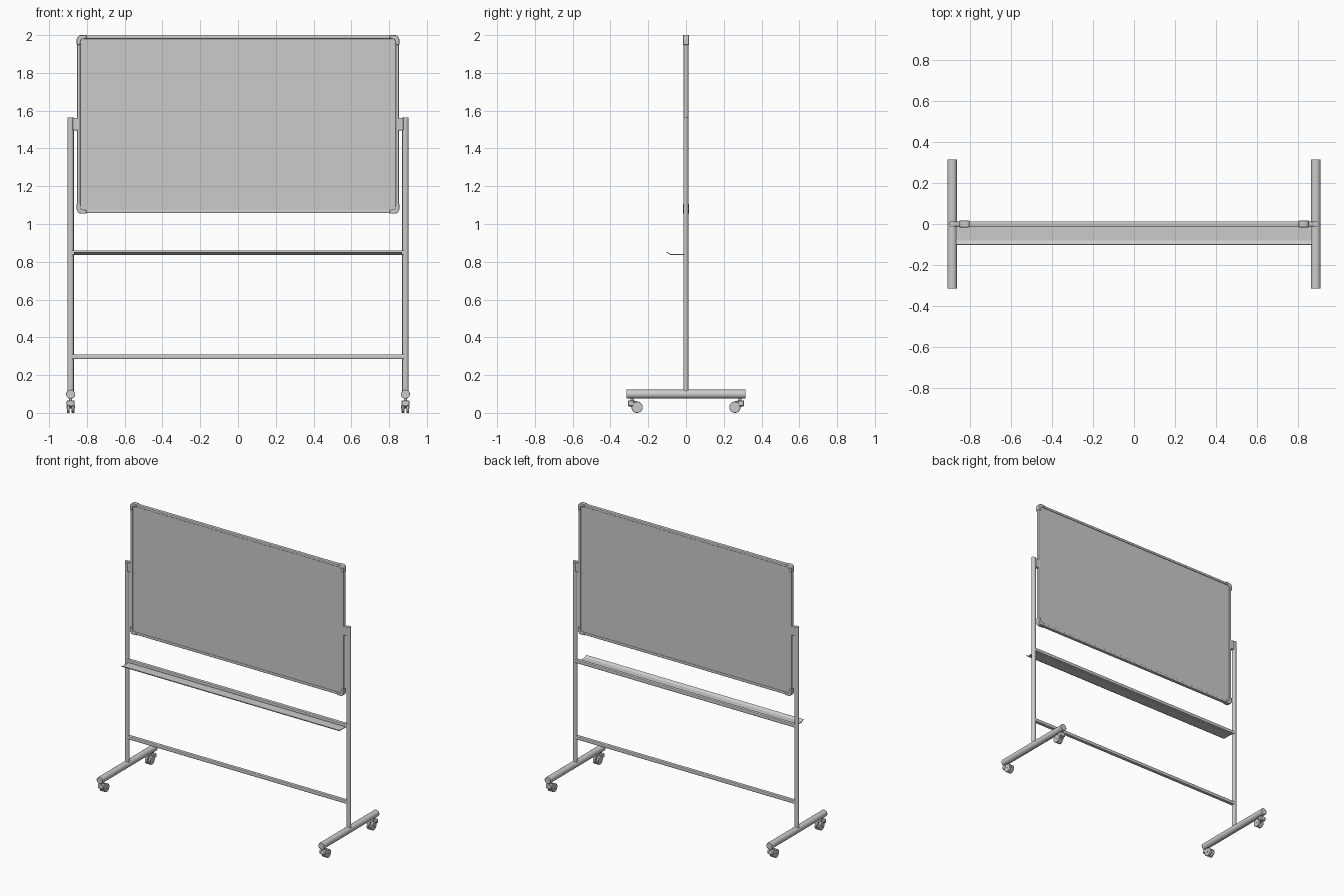
import bpy, bmesh
from math import cos, sin, pi
from mathutils import Vector

if "Cube" in bpy.data.objects:
    bpy.data.objects.remove(bpy.data.objects["Cube"])

# Maps profile (u, v) and extrusion w to x, y, z
AXES = {
    'X': lambda u, v, w: (w, u, v),   # profile in y,z
    'Y': lambda u, v, w: (u, w, v),   # profile in x,z
    'Z': lambda u, v, w: (u, v, w),   # profile in x,y
}


def prism(name, pts, axis, a, b, bevel=0.0, smooth=True):
    """Extrude a closed profile along an axis from a to b."""
    f = AXES[axis]
    bm = bmesh.new()
    lo = [bm.verts.new(f(u, v, a)) for u, v in pts]
    hi = [bm.verts.new(f(u, v, b)) for u, v in pts]
    n = len(pts)
    bm.faces.new(lo)
    bm.faces.new(hi)
    for i in range(n):
        j = (i + 1) % n
        bm.faces.new((lo[i], lo[j], hi[j], hi[i]))
    bmesh.ops.recalc_face_normals(bm, faces=bm.faces)
    me = bpy.data.meshes.new(name)
    bm.to_mesh(me)
    bm.free()
    ob = bpy.data.objects.new(name, me)
    bpy.context.collection.objects.link(ob)
    if bevel:
        m = ob.modifiers.new("bevel", 'BEVEL')
        m.width = bevel
        m.segments = 2
        m.limit_method = 'ANGLE'
        m.angle_limit = 0.7
    if smooth:
        bpy.ops.object.select_all(action='DESELECT')
        ob.select_set(True)
        bpy.context.view_layer.objects.active = ob
        bpy.ops.object.shade_smooth_by_angle()
    return ob


def ellipse(cu, cv, ru, rv, n=20):
    return [(cu + ru * cos(2 * pi * i / n), cv + rv * sin(2 * pi * i / n)) for i in range(n)]


def rect(u0, u1, v0, v1):
    return [(u0, v0), (u1, v0), (u1, v1), (u0, v1)]


def rounded(cu, cv, hu, hv, r, n=4):
    pts = []
    for k, (su, sv) in enumerate(((1, 1), (-1, 1), (-1, -1), (1, -1))):
        for i in range(n + 1):
            t = (k + i / n) * pi / 2
            pts.append((cu + su * (hu - r) + r * cos(t), cv + sv * (hv - r) + r * sin(t)))
    return pts


W, Z0, Z1 = 0.854, 1.055, 2.0        # board outline
PX = 0.886                           # post centre
FW, ARM = 0.018, 0.052               # frame width, corner arm length

# Writing panel, recessed on both sides
prism("board_panel", rect(-W + 0.012, W - 0.012, Z0 + 0.012, Z1 - 0.012), 'Y', -0.008, 0.008, smooth=False)

# Frame rails
for name, z in (("bottom_frame_rail", Z0 + 0.011), ("top_frame_rail", Z1 - 0.011)):
    prism(name, rounded(0, z, 0.013, 0.009, 0.005), 'X', -W + 0.04, W - 0.04)
for s, side in ((-1, "left"), (1, "right")):
    prism(side + "_frame_rail", rounded(s * (W - 0.011), 0, 0.009, 0.013, 0.005), 'Z', Z0 + 0.04, Z1 - 0.04)

# Rounded corner caps, slightly proud of the rails
R = 0.024
for sx in (-1, 1):
    for top in (0, 1):
        local = [(ARM, 0)]
        local += [(R - R * sin(i * pi / 12), R - R * cos(i * pi / 12)) for i in range(7)]
        local += [(0, ARM), (0.017, ARM), (0.023, 0.023), (ARM, 0.017)]
        pts = [(sx * (W - u), (Z1 - v) if top else (Z0 + v)) for u, v in local]
        prism("frame_corner", pts, 'Y', -0.016, 0.016, bevel=0.003)

# Cross bars between the posts
prism("lower_crossbar", rounded(0, 0.297, 0.013, 0.012, 0.005), 'X', -PX, PX)
prism("tray_crossbar", rounded(0, 0.848, 0.013, 0.012, 0.005), 'X', -PX, PX)

# Pen tray: thin shelf with an angled front lip
tray = [(-0.010, 0.836), (-0.082, 0.836), (-0.103, 0.850), (-0.101, 0.853),
        (-0.081, 0.841), (-0.010, 0.841)]
prism("pen_tray", tray, 'X', -0.868, 0.868, smooth=False)

for s in (-1, 1):
    x = s * PX
    # Upright, foot and pivot bracket
    prism("post", ellipse(x, 0, 0.0165, 0.0135), 'Z', 0.11, 1.565)
    prism("foot", ellipse(x, 0.099, 0.024, 0.024, 24), 'Y', -0.315, 0.315, bevel=0.002)
    prism("pivot_bracket", rect(*sorted((s * 0.848, s * 0.876)), -0.011, 0.011), 'Z', 1.495, 1.562, bevel=0.003)
    # Twin-wheel casters
    for t in (-1, 1):
        yc = t * 0.259
        for w in (-1, 1):
            a, b = sorted((x + w * 0.005, x + w * 0.020))
            prism("caster_wheel", ellipse(yc, 0.03, 0.03, 0.03, 24), 'X', a, b, bevel=0.003)
        hood = [(yc - t * 0.004, 0.022), (yc - t * 0.004, 0.060), (t * 0.275, 0.066),
                (t * 0.306, 0.066), (t * 0.306, 0.036), (t * 0.290, 0.030)]
        prism("caster_hood", hood, 'X', x - 0.0045, x + 0.0045)
        prism("caster_swivel", rect(*sorted((t * 0.276, t * 0.306)), 0.036, 0.066), 'X', x - 0.021, x + 0.021, bevel=0.004)
        prism("caster_stem", ellipse(x, t * 0.287, 0.008, 0.008, 16), 'Z', 0.06, 0.085)
        prism("caster_axle", ellipse(yc, 0.03, 0.006, 0.006, 12), 'X', x - 0.022, x + 0.022)
